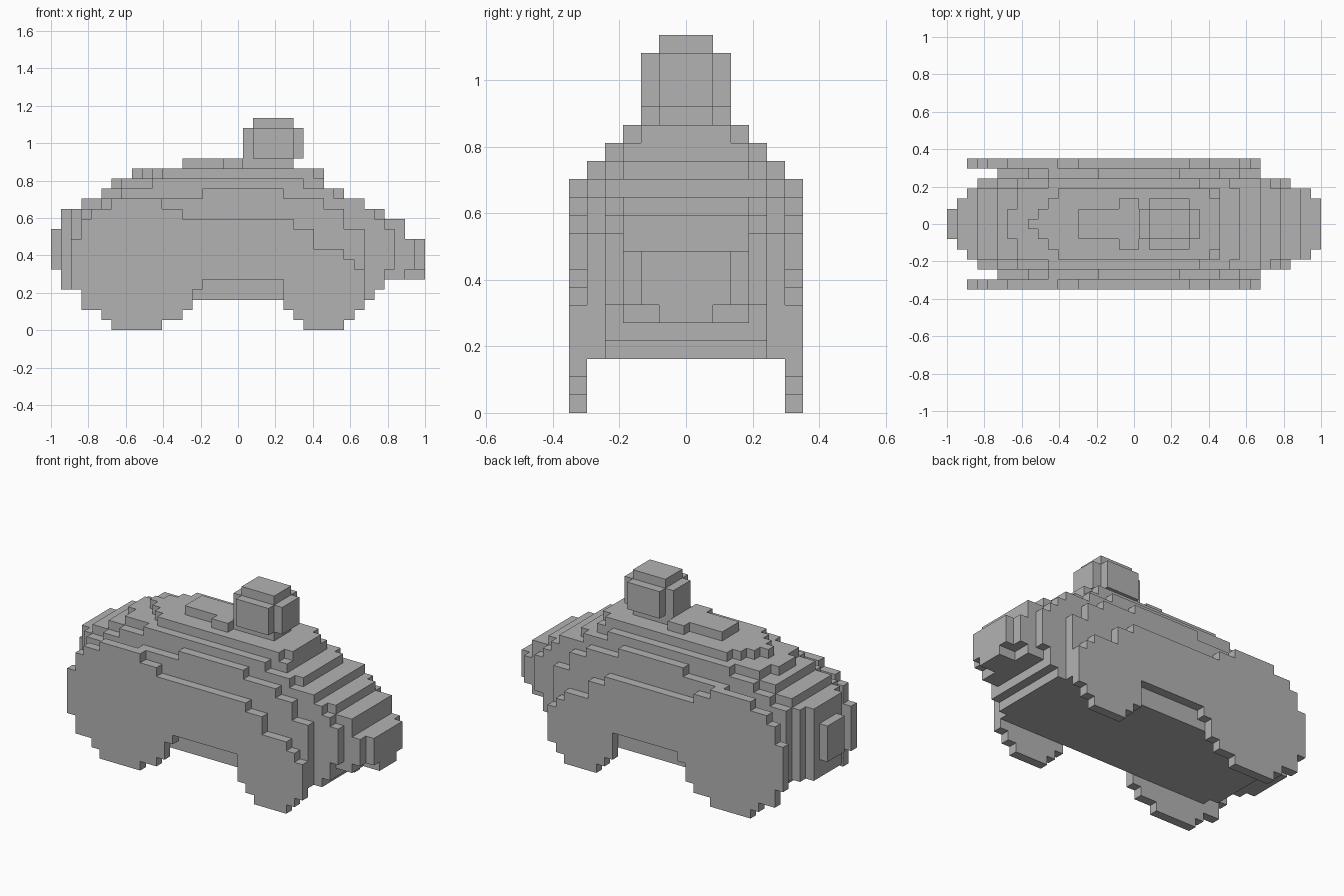
import bpy
import bmesh
from mathutils import Vector

if "Cube" in bpy.data.objects:
    bpy.data.objects.remove(bpy.data.objects["Cube"], do_unlink=True)

# Grid of small cubes: length in cells sets the cube size
LENGTH = 37
UNIT = 2 / LENGTH

grey = bpy.data.materials.new("plain_grey")
grey.use_nodes = True
colour = (0.45, 0.45, 0.45, 1)
grey.diffuse_color = colour
grey.node_tree.nodes["Principled BSDF"].inputs["Base Color"].default_value = colour


def fill(cells, rows, columns):
    """Add blocks (bottom, top, back end, nose end) in every given y column."""
    for bottom, top, start, end in rows:
        cells.update((x, y, z) for x in range(start, end)
                     for y in columns for z in range(bottom, top))


def build(name, cells):
    """Make a stepped mesh from the exposed faces of the cells."""
    bm = bmesh.new()
    corners = {}

    def corner(point):
        key = tuple(round(c * 2) for c in point)
        if key not in corners:
            x, y, z = point
            corners[key] = bm.verts.new(((x - LENGTH / 2) * UNIT, y * UNIT, z * UNIT))
        return corners[key]

    for cell in sorted(cells):
        middle = Vector(cell) + Vector((0.5, 0, 0.5))
        for axis in range(3):
            for sign in (-1, 1):
                normal = Vector((0, 0, 0))
                normal[axis] = sign
                if tuple(int(a + b) for a, b in zip(cell, normal)) in cells:
                    continue
                side = Vector((0, 0, 0))
                side[(axis + 1) % 3] = 0.5
                up = normal.cross(side)
                centre = middle + normal / 2
                bm.faces.new([corner(centre + d) for d in
                              (-side - up, side - up, side + up, up - side)])

    # Merge the cube faces into large flat faces
    bmesh.ops.dissolve_limit(bm, angle_limit=0.01, verts=bm.verts, edges=bm.edges)
    mesh = bpy.data.meshes.new(name)
    bm.to_mesh(mesh)
    bm.free()
    mesh.materials.append(grey)
    obj = bpy.data.objects.new(name, mesh)
    bpy.context.collection.objects.link(obj)
    return obj


def spread(half):
    return range(-half, half + 1)


# Body: wide shells first, then narrower and longer ones
wide_shell = [(3, 10, 5, 31), (10, 12, 8, 29), (12, 13, 10, 27), (13, 14, 15, 23)]
broad_shell = [(3, 4, 4, 32), (4, 6, 3, 33), (6, 10, 3, 34), (10, 11, 3, 33),
               (11, 12, 3, 32), (12, 13, 5, 31), (13, 14, 7, 28), (14, 15, 10, 25)]
main_shell = [(4, 5, 2, 33), (5, 6, 2, 35), (6, 9, 2, 36), (9, 11, 2, 35),
              (11, 12, 2, 33), (12, 13, 3, 31), (13, 14, 5, 29),
              (14, 15, 7, 27), (15, 16, 11, 26)]
narrow_shell = [(4, 12, 1, 33), (6, 9, 1, 37), (15, 16, 10, 27), (16, 17, 17, 19)]
spine = [(5, 6, 1, 37), (6, 10, 0, 35), (14, 15, 6, 27), (15, 16, 9, 27),
         (16, 17, 13, 24)]
spine_tip = [(15, 16, 8, 27)]

body = set()
for half, shell in ((5, wide_shell), (4, broad_shell), (3, main_shell),
                    (2, narrow_shell), (1, spine), (0, spine_tip)):
    fill(body, shell, spread(half))
build("body", body)

# Head block standing on the spine
head = set()
fill(head, [(17, 20, 20, 24)], spread(2))
fill(head, [(17, 20, 19, 25), (20, 21, 20, 24)], spread(1))
build("head", head)

# Side panels with rounded feet, one on each flank
rear_foot = [(0, 1, 6, 11), (1, 2, 5, 13), (2, 4, 3, 14), (4, 5, 2, 15)]
front_foot = [(0, 1, 25, 29), (1, 2, 24, 30), (2, 5, 23, 31)]
flank = [(5, 6, 2, 31), (6, 7, 2, 30), (7, 8, 2, 29), (8, 9, 2, 26), (9, 10, 3, 26),
         (10, 11, 3, 24), (11, 12, 4, 13), (12, 13, 6, 11)]
for name, column in (("right_side_panel", -6), ("left_side_panel", 6)):
    panel = set()
    fill(panel, rear_foot + front_foot + flank, [column])
    build(name, panel)
